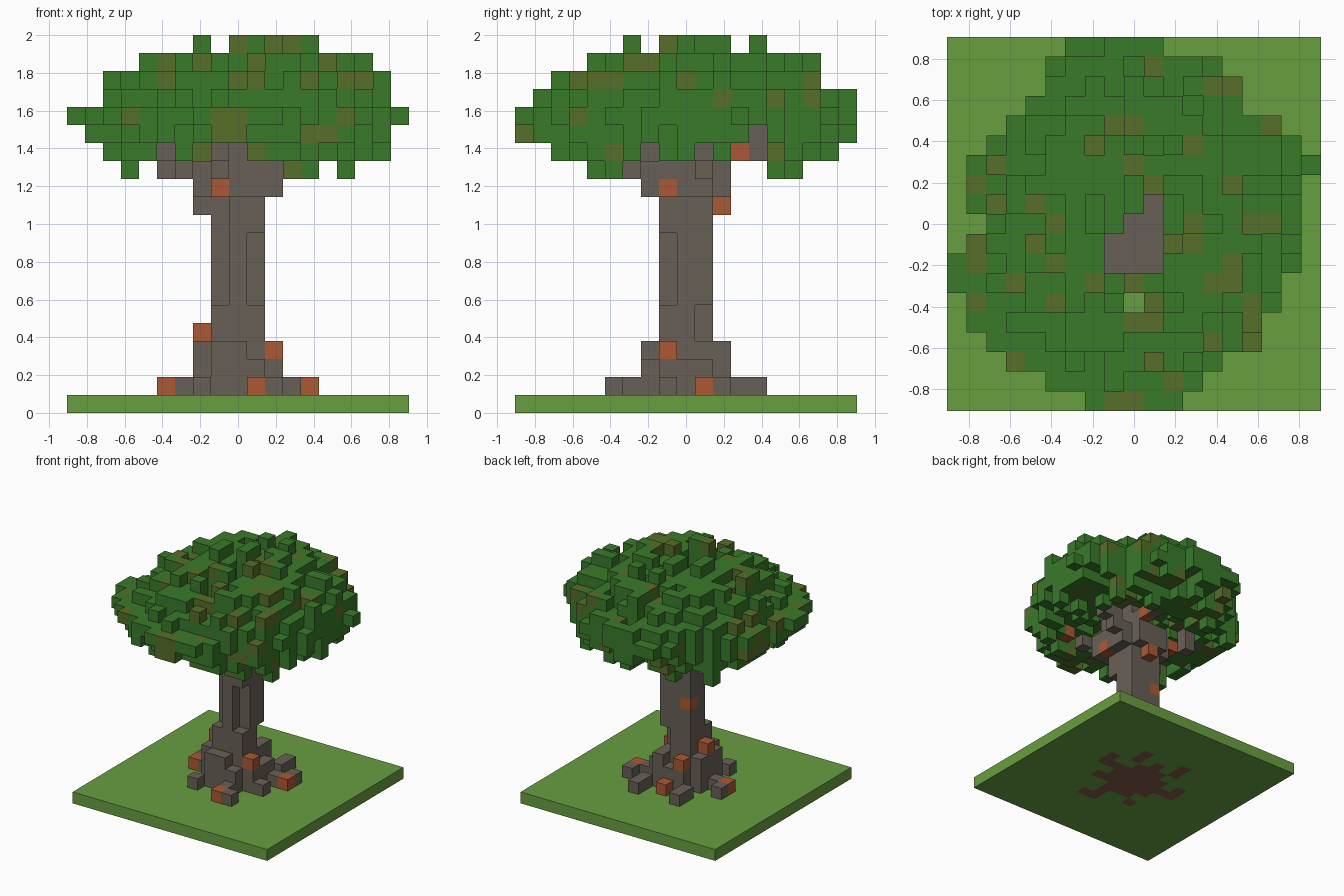
import bpy
import bmesh
import random
from mathutils import Vector

random.seed(5)
CELL = 2 / 21

cube = bpy.data.objects.get("Cube")
if cube:
    bpy.data.objects.remove(cube, do_unlink=True)


def material(name, rgb):
    """Flat colour given as 0-255 display values, stored as linear."""
    linear = [((c / 255 + 0.055) / 1.055) ** 2.4 for c in rgb] + [1]
    mat = bpy.data.materials.new(name)
    mat.use_nodes = True
    mat.diffuse_color = linear
    bsdf = mat.node_tree.nodes["Principled BSDF"]
    bsdf.inputs["Base Color"].default_value = linear
    bsdf.inputs["Roughness"].default_value = 0.9
    return mat


grass = material("grass", (104, 159, 64))
soil = material("soil", (132, 91, 74))
bark = material("bark", (105, 96, 87))
knot = material("knot", (172, 89, 52))
leaf = material("leaf", (57, 122, 42))
dry_leaf = material("dry_leaf", (86, 110, 40))

AXES = [Vector(v) for v in ((1, 0, 0), (0, 1, 0), (0, 0, 1))]


def block_part(name, cells, mats):
    """Mesh of unit blocks; cells maps (x, y, layer) to a material slot."""
    bm = bmesh.new()
    corners = {}

    def vert(p):
        key = tuple(round(c * 2) for c in p)
        if key not in corners:
            corners[key] = bm.verts.new(p * CELL)
        return corners[key]

    for cell, slot in cells.items():
        centre = Vector(cell) + Vector((0, 0, 0.5))
        for a in range(3):
            for side in (-1, 1):
                normal = AXES[a] * side
                if tuple(int(c) for c in Vector(cell) + normal) in cells:
                    continue
                u, v = AXES[(a + 1) % 3] / 2, AXES[(a + 2) % 3] / 2 * side
                mid = centre + normal / 2
                quad = (mid - u - v, mid + u - v, mid + u + v, mid - u + v)
                face = bm.faces.new([vert(p) for p in quad])
                face.material_index = slot
    mesh = bpy.data.meshes.new(name)
    bm.to_mesh(mesh)
    bm.free()
    for mat in mats:
        mesh.materials.append(mat)
    obj = bpy.data.objects.new(name, mesh)
    bpy.context.collection.objects.link(obj)


def disc(limit, reach=4):
    span = range(-reach, reach + 1)
    return [(x, y) for x in span for y in span if x * x + y * y <= limit]


# Roots: a flared foot with separate toes
toes = [(1, -4), (2, -4), (1, -3), (-2, -3), (-4, 0), (-4, 1), (-3, 0), (-2, 3), (-2, 4),
        (0, 3), (2, 4), (2, 3), (4, 1), (4, 2), (3, 1), (3, -1)]
footprint = set(disc(5)) | set(toes)
roots = {(x, y, 1) for x, y in footprint}
roots |= {(x, y, 2) for x, y in disc(5)}
roots |= {(x, y, 3) for x, y in disc(5) if (x + 2 * y) % 5 in (0, 1, 3)}
roots |= {(-2, 0, 3), (-2, 0, 4), (-1, 2, 3)}

# Trunk: three blocks wide with grooved corners
trunk = {(x, y, k) for x, y in disc(2) for k in range(1, 14)}
for x, y, low, high in ((1, -1, 6, 10), (-1, -1, 6, 12), (1, 1, 4, 6)):
    trunk -= {(x, y, k) for k in range(low, high)}

# Branches: a flared collar and limbs spreading into the crown
branches = {(x, y, 12) for x, y in disc(5) if (x + 3 * y) % 4 != 2}
branches |= {(x, y, 13) for x, y in disc(5)}
branches |= {(-2, 0, 11), (0, 2, 11), (2, -1, 12), (2, -2, 12), (-1, -2, 12)}
limbs = ((-5, 2, 14), (-4, -2, 14), (-1, -4, 14), (4, -4, 14), (5, 1, 15), (1, 4, 15))
for end in limbs:
    for step in range(17):
        t = step / 16
        branches.add((round(end[0] * t), round(end[1] * t), round(11 + (end[2] - 11) * t)))

# Hollow in the middle of the crown where the wood shows
hollow = {(x, y) for x in (-1, 0, 1) for y in (-1, -2)} | {(0, 0), (1, 0), (1, 1)}
gap = (0, -4)
branches |= {(x, y, k) for x, y in hollow for k in (14, 15)}
branches = {c for c in branches if c[:2] != gap}

knots = {(-4, 0, 1), (1, -4, 1), (4, 1, 1), (0, 3, 1), (2, -1, 3), (-1, 2, 3), (-2, 0, 4),
         (-1, 1, 8), (0, 2, 11), (2, -1, 12), (-1, -2, 12), (-3, 1, 13), (1, 3, 14),
         (4, -4, 14), (4, 1, 15)}
branches |= {c for c in knots if c[2] > 12}
roots -= trunk
branches -= trunk
for name, cells in (("roots", roots), ("trunk", trunk), ("branches", branches)):
    block_part(name, {c: int(c in knots) for c in cells}, [bark, knot])

# Ground slab, with soil below the roots
span = range(-9, 10)
block_part("ground", {(x, y, 0): int((x, y) in footprint) for x in span for y in span},
           [grass, soil])

# Crown: first and last block of every row, from back to front
rows = [(-3, 1), (-4, 4), (-4, 5), (-5, 5), (-6, 7), (-7, 8), (-8, 9), (-8, 8), (-8, 8),
        (-7, 8), (-8, 8), (-9, 8), (-9, 7), (-8, 7), (-8, 6), (-7, 6), (-6, 4), (-4, 3),
        (-2, 2)]
tufts = {(-6, -4), (3, -5), (4, -5), (6, 5), (6, -4), (-6, 5), (3, 6), (-3, 6)}
wood = roots | trunk | branches
crown = {}
for row, (first, last) in enumerate(rows):
    y = 9 - row
    for x in range(first, last + 1):
        if (x, y) in hollow or (x, y) == gap:
            continue
        r = (x * x + y * y) ** 0.5
        # upper side: dome with its peak slightly off centre
        s = min(((x - 0.8) ** 2 + (y - 0.5) ** 2) ** 0.5 / 9.4, 1)
        top = 16 + max(0, round(4.6 * (1 - s * s) ** 0.75 - random.uniform(0.2, 1.8)))
        # underside: arched over the branches, open where limbs show
        low = 14 + (r < 5) + (r < 3.5) + (r > 8) + (r > 9.1)
        low += random.random() < 0.3
        if (y < 0 and x in (-4, -1, 0)) or (x > 0 and y in (-2, 1, 3)):
            low = max(low, 15)
        if x > 0 and y == 4:
            low = 16
        if (x, y) in tufts:
            low = 13
        for k in range(min(low, top), top + 1):
            if (x, y, k) not in wood:
                crown[x, y, k] = int(random.random() < 0.16)
block_part("crown", crown, [leaf, dry_leaf])
